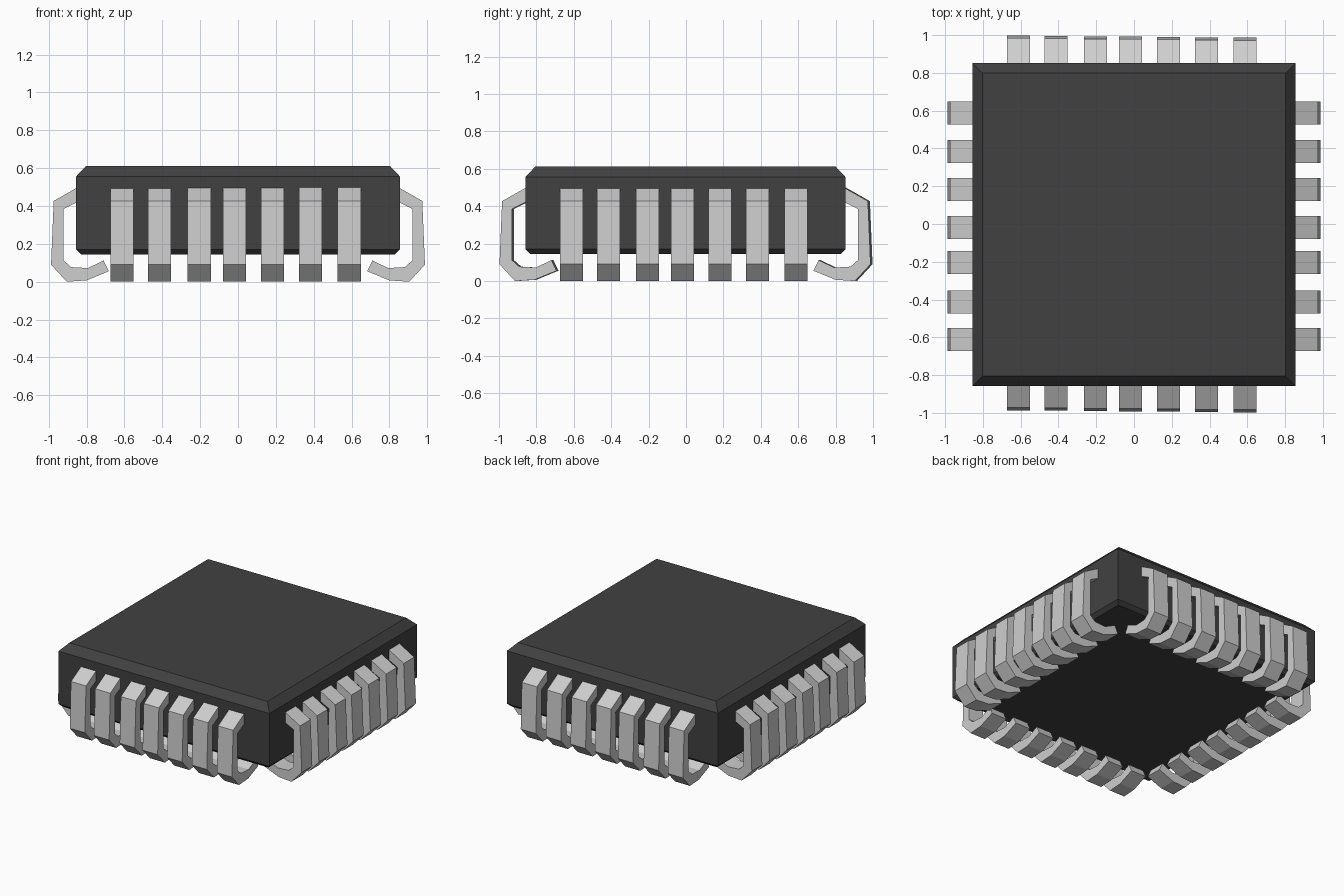
import bpy
import bmesh
import math
from mathutils import Matrix, Vector

cube = bpy.data.objects.get("Cube")
if cube:
    bpy.data.objects.remove(cube, do_unlink=True)


def make_material(name, color, metallic=0.0):
    mat = bpy.data.materials.new(name)
    mat.use_nodes = True
    mat.diffuse_color = color
    mat.node_tree.nodes["Principled BSDF"].inputs["Base Color"].default_value = color
    return mat


def add_object(name, bm, mat):
    bmesh.ops.recalc_face_normals(bm, faces=bm.faces)
    mesh = bpy.data.meshes.new(name)
    bm.to_mesh(mesh)
    bm.free()
    mesh.materials.append(mat)
    obj = bpy.data.objects.new(name, mesh)
    bpy.context.collection.objects.link(obj)
    return obj


black = make_material("dark plastic", (0.053, 0.053, 0.053, 1))
silver = make_material("silver metal", (0.62, 0.62, 0.62, 1))

# Package body: stacked square rings (half width, height) with chamfered rims
bm = bmesh.new()
rings = []
for half, z in ((0.83, 0.145), (0.855, 0.17), (0.855, 0.557), (0.803, 0.612)):
    rings.append([bm.verts.new((sx * half, sy * half - 0.003, z))
                  for sx, sy in ((-1, -1), (1, -1), (1, 1), (-1, 1))])
for low, high in zip(rings, rings[1:]):
    for i in range(4):
        j = (i + 1) % 4
        bm.faces.new((low[i], low[j], high[j], high[i]))
bm.faces.new(rings[0][::-1])
bm.faces.new(rings[-1])
add_object("chip_body", bm, black)

# Bent pin outline: (distance out from the centre, height)
# Outer and inner sides run in step from the body to the curled tip
OUTER = [(0.83, 0.509), (0.974, 0.427), (0.988, 0.09), (0.905, 0.0),
         (0.80, 0.007), (0.683, 0.055)]
INNER = [(0.83, 0.431), (0.922, 0.385), (0.921, 0.112), (0.882, 0.077),
         (0.794, 0.072), (0.71, 0.112)]
PIN_WIDTH = 0.122
PIN_OFFSETS = (-0.612, -0.414, -0.205, -0.018, 0.182, 0.383, 0.588)


def make_pin(name, matrix):
    bm = bmesh.new()
    sections = []
    for o, i in zip(OUTER, INNER):
        sections.append([bm.verts.new(matrix @ Vector((s * PIN_WIDTH / 2, -r, z)))
                         for s, (r, z) in ((-1, o), (1, o), (1, i), (-1, i))])
    for a, b in zip(sections, sections[1:]):
        for k in range(4):
            n = (k + 1) % 4
            bm.faces.new((a[k], a[n], b[n], b[k]))
    bm.faces.new(sections[0])
    bm.faces.new(sections[-1][::-1])
    add_object(name, bm, silver)


# Four rows of seven pins; the front and back rows are very slightly skewed
for side, angle in (("front", 0), ("right", 90), ("back", 180), ("left", 270)):
    turn = Matrix.Rotation(math.radians(angle), 4, "Z")
    for n, t in enumerate(PIN_OFFSETS):
        if side in ("front", "back"):
            sign = 1 if side == "front" else -1
            place = Matrix.Translation((t, -0.009 * t - 0.004 * sign, 0))
        else:
            place = Matrix.Translation((0, t, 0))
        make_pin(f"{side}_pin_{n + 1}", place @ turn)
